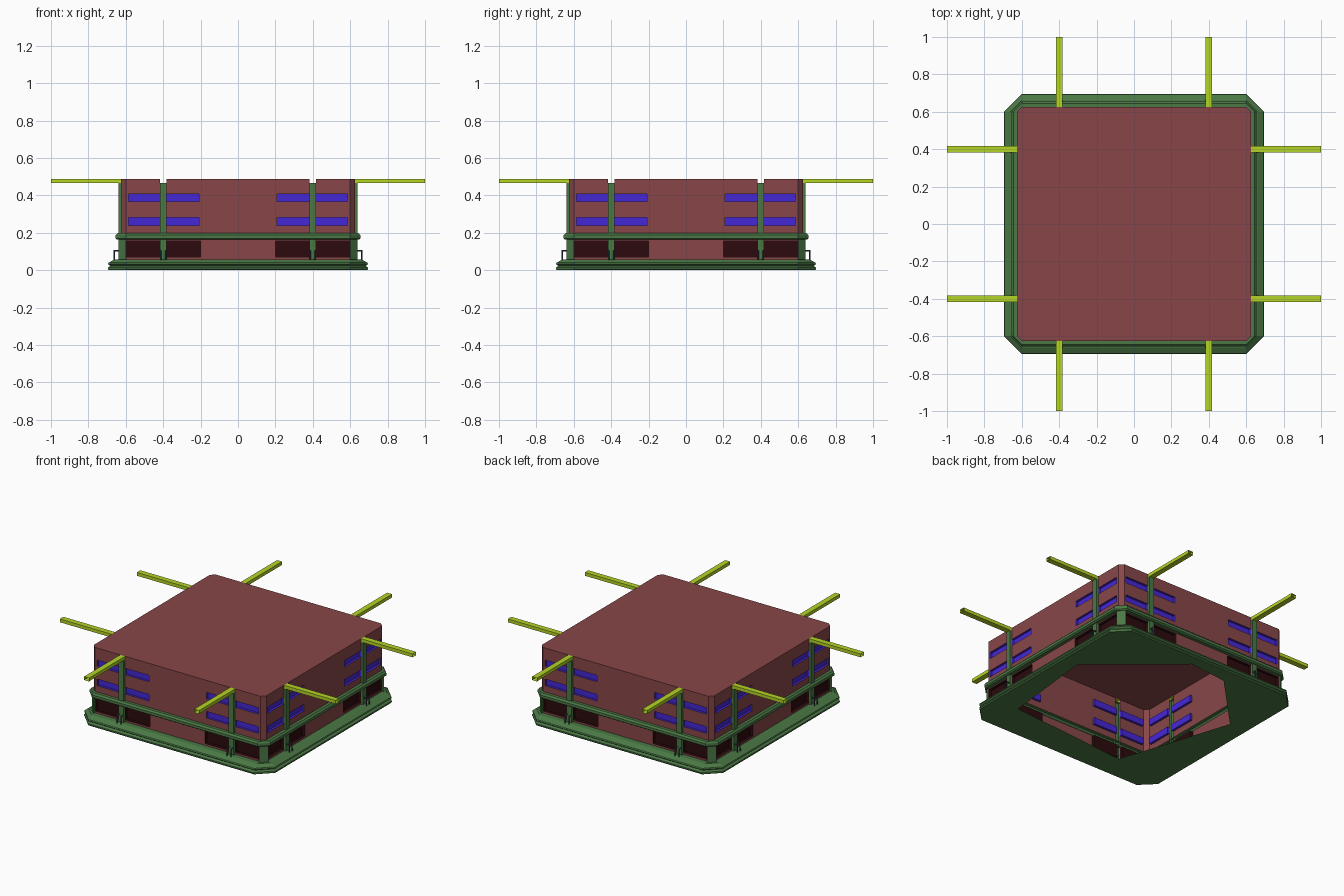
import bpy, bmesh, math
from mathutils import Matrix, Vector

if "Cube" in bpy.data.objects:
    bpy.data.objects.remove(bpy.data.objects["Cube"])

D, E = 0.625, 0.6            # wall distance, end of the flat before the corner chamfer
Z_FLOOR, Z_TOP = 0.058, 0.487


def material(name, rgb):
    m = bpy.data.materials.new(name)
    m.diffuse_color = (*rgb, 1)
    m.use_nodes = True
    m.node_tree.nodes["Principled BSDF"].inputs["Base Color"].default_value = m.diffuse_color
    return m


BRICK = material("brick", (0.25, 0.062, 0.066))
GREEN = material("green", (0.07, 0.19, 0.06))
LIME = material("lime", (0.46, 0.66, 0.02))
BLUE = material("blue_glass", (0.06, 0.02, 0.68))
DARK = material("dark_door", (0.025, 0.003, 0.004))
STEEL = material("dark_steel", (0.035, 0.06, 0.08))


def add_object(name, polys, mat, around=False):
    """Mesh from polygons; 'around' repeats them on all four sides."""
    bm = bmesh.new()
    for k in range(4 if around else 1):
        rot = Matrix.Rotation(k * math.pi / 2, 3, 'Z')
        for poly in polys:
            bm.faces.new([bm.verts.new(rot @ Vector(p)) for p in poly])
    bmesh.ops.remove_doubles(bm, verts=bm.verts, dist=1e-5)
    me = bpy.data.meshes.new(name)
    bm.to_mesh(me)
    bm.free()
    me.materials.append(mat)
    ob = bpy.data.objects.new(name, me)
    bpy.context.collection.objects.link(ob)
    return ob


def octagon(d, z):
    return [(E, -d, z), (d, -E, z), (d, E, z), (E, d, z),
            (-E, d, z), (-d, E, z), (-d, -E, z), (-E, -d, z)]


def ring(profile):
    """Chamfered-square sweep of (distance, z) points, listed bottom to top."""
    loops = [octagon(d, z) for d, z in profile]
    return [[a[i], a[(i + 1) % 8], b[(i + 1) % 8], b[i]]
            for a, b in zip(loops, loops[1:]) for i in range(8)]


def pocket(rect, depth):
    """Recess (depth > 0) or open-backed projection (depth < 0) on the front wall."""
    x0, x1, z0, z1 = rect
    c = [(x0, z0), (x1, z0), (x1, z1), (x0, z1)]
    f = [(x, -D, z) for x, z in c]
    b = [(x, -D + depth, z) for x, z in c]
    return [b] + [[f[i], f[(i + 1) % 4], b[(i + 1) % 4], b[i]] for i in range(4)]


def mirrored(rects):
    return rects + [(-b, -a, c, d) for a, b, c, d in rects]


# Layout of one wall
P0, P1 = 0.381, 0.417
windows = mirrored([(a, b, z0, z1) for a, b in ((0.208, P0), (P1, 0.585))
                    for z0, z1 in ((0.24, 0.283), (0.366, 0.408))])
doors = mirrored([(a, b, 0.07, 0.157) for a, b in ((0.2, P0), (P1, 0.595))])
posts = mirrored([(P0, P1, Z_FLOOR, 0.465)])
notches = mirrored([(P0, P1, 0.465, Z_TOP)])
holes = windows + doors + posts + notches + [(-E, E, 0.163, 0.198)]

# Brick walls with openings, corner faces and roof
xs = sorted({-E, E} | {v for h in holes for v in h[:2]})
zs = sorted({Z_FLOOR, Z_TOP} | {v for h in holes for v in h[2:]})
wall = []
for x0, x1 in zip(xs, xs[1:]):
    for z0, z1 in zip(zs, zs[1:]):
        cx, cz = (x0 + x1) / 2, (z0 + z1) / 2
        if not any(a < cx < b and c < cz < d for a, b, c, d in holes):
            wall.append([(x0, -D, z0), (x1, -D, z0), (x1, -D, z1), (x0, -D, z1)])
wall.append([(E, -D, 0.198), (D, -E, 0.198), (D, -E, Z_TOP), (E, -D, Z_TOP)])
add_object("brick_walls", wall, BRICK, True)
add_object("roof", [octagon(D, Z_TOP)], BRICK)

# Windows, doors and posts
add_object("windows", [p for r in windows for p in pocket(r, 0.015)], BLUE, True)
add_object("doors", [p for r in doors for p in pocket(r, 0.02)], DARK, True)
add_object("posts", [p for r in posts for p in pocket(r, -0.015)], GREEN, True)

# Corner plates under the band
path = [(E, -D), (E, -0.64), (0.64, -E), (D, -E)]
add_object("corner_plates", [[(*a, Z_FLOOR), (*b, Z_FLOOR), (*b, 0.165), (*a, 0.165)]
                             for a, b in zip(path, path[1:])], GREEN, True)

# Band and stepped base
add_object("band", ring([(D, 0.163), (0.645, 0.163), (0.655, 0.17), (0.655, 0.187),
                         (0.645, 0.198), (D, 0.198)]), GREEN)
add_object("base", ring([(0.69, 0), (0.695, 0.006), (0.695, 0.014), (0.682, 0.023),
                         (0.695, 0.032), (0.692, 0.04), (0.66, Z_FLOOR), (D, Z_FLOOR)]), GREEN)

# Underside plate with its irregular opening
outer = [Vector(p) for p in octagon(0.69, 0)]
inner = [Vector((x, y, 0)) for x, y in ((0.52, -0.45), (0.59, 0.18), (0.07, 0.62),
                                        (-0.2, 0.59), (-0.56, 0.22), (-0.32, -0.52))]
bm = bmesh.new()
edges = []
for loop in (outer, inner):
    vs = [bm.verts.new(p) for p in loop]
    edges += [bm.edges.new((vs[i - 1], vs[i])) for i in range(len(vs))]
bmesh.ops.triangle_fill(bm, edges=edges, use_beauty=True, normal=(0, 0, -1))
plate = bpy.data.meshes.new("underside_plate")
bm.to_mesh(plate)
bm.free()
plate.materials.append(GREEN)
bpy.context.collection.objects.link(bpy.data.objects.new("underside_plate", plate))

# Open-ended hollow beams
beams = []
for x0, x1, z0, z1 in notches:
    c = [(x0, z0), (x1, z0), (x1, z1), (x0, z1)]
    for i in range(4):
        (xa, za), (xb, zb) = c[i], c[(i + 1) % 4]
        beams.append([(xa, -D, za), (xa, -1, za), (xb, -1, zb), (xb, -D, zb)])
add_object("beams", beams, LIME, True)

# Bent pipe pairs at the foot of each post
cu = bpy.data.curves.new("foot_pipes", 'CURVE')
cu.dimensions = '3D'
cu.bevel_depth, cu.bevel_resolution = 0.005, 0
cu.materials.append(STEEL)
for k in range(4):
    rot = Matrix.Rotation(k * math.pi / 2, 3, 'Z')
    for x in (-0.413, -0.385, 0.385, 0.413):
        sp = cu.splines.new('POLY')
        sp.points.add(2)
        for pt, p in zip(sp.points, ((x, -0.635, 0.104), (x, -0.662, 0.104), (x, -0.662, 0.055))):
            pt.co = (*(rot @ Vector(p)), 1)
bpy.context.collection.objects.link(bpy.data.objects.new("foot_pipes", cu))
